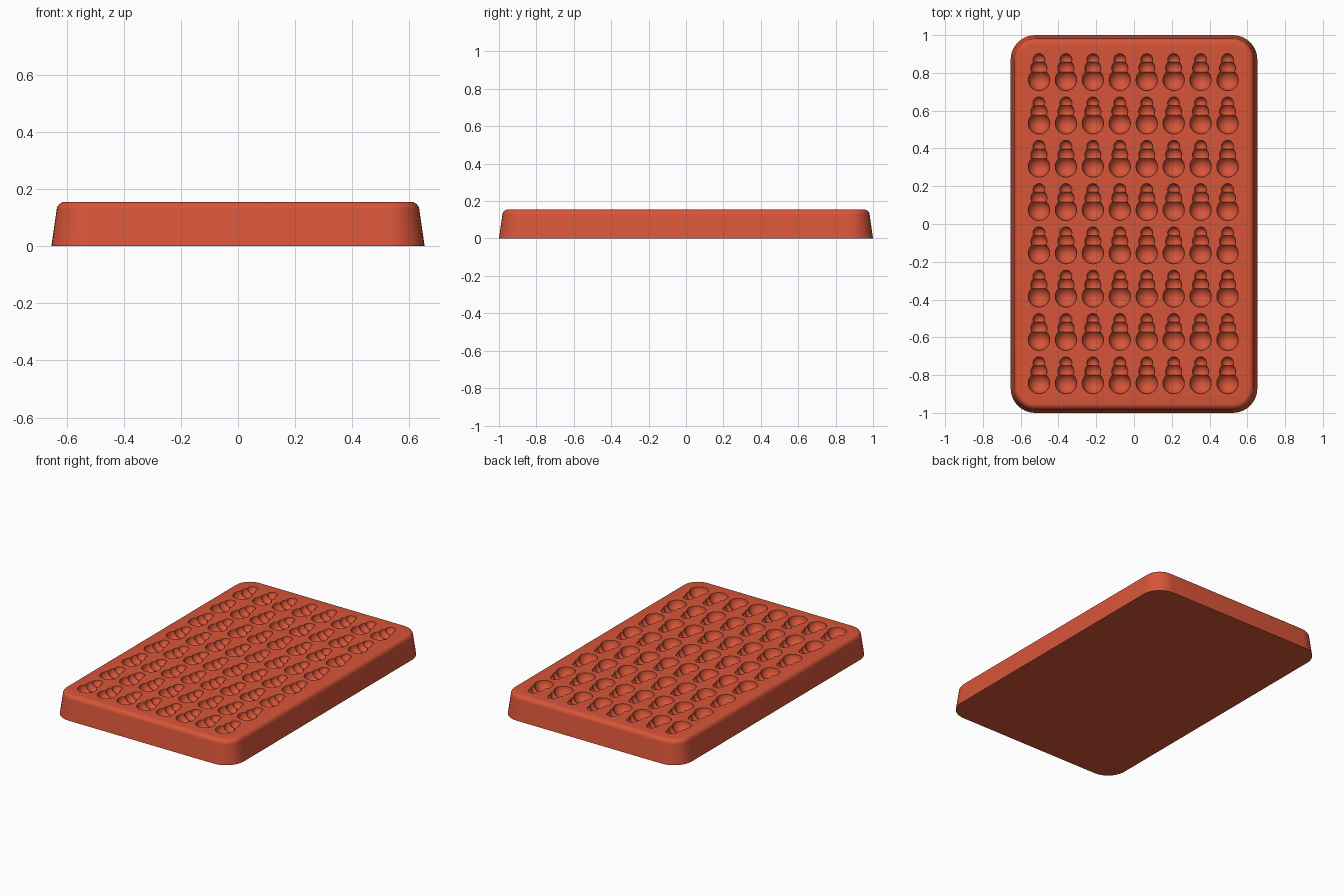
import bpy, bmesh, math
from mathutils import Matrix

if "Cube" in bpy.data.objects:
    bpy.data.objects.remove(bpy.data.objects["Cube"], do_unlink=True)

HALF_X, HALF_Y, HEIGHT = 0.653, 1.0, 0.155
CORNER, FILLET, TAPER = 0.13, 0.03, 0.018

red = bpy.data.materials.new("brick red")
red.use_nodes = True
red.diffuse_color = (0.68, 0.09, 0.04, 1)
red.node_tree.nodes["Principled BSDF"].inputs["Base Color"].default_value = red.diffuse_color


def make_object(name, bm):
    bmesh.ops.recalc_face_normals(bm, faces=bm.faces)
    mesh = bpy.data.meshes.new(name)
    bm.to_mesh(mesh)
    bm.free()
    mesh.materials.append(red)
    obj = bpy.data.objects.new(name, mesh)
    bpy.context.collection.objects.link(obj)
    return obj


def rounded_ring(bm, inset, z, steps=10):
    """Rounded rectangle of vertices, moved inwards by inset."""
    ring = []
    radius = CORNER - inset
    for quarter, (sx, sy) in enumerate([(1, 1), (-1, 1), (-1, -1), (1, -1)]):
        for i in range(steps + 1):
            a = (quarter + i / steps) * math.pi / 2
            ring.append(bm.verts.new((sx * (HALF_X - CORNER) + radius * math.cos(a),
                                      sy * (HALF_Y - CORNER) + radius * math.sin(a), z)))
    return ring


# Tray: tapered walls rising to a rounded top edge
bm = bmesh.new()
profile = [(0, 0)]
for i in range(7):
    a = i / 6 * math.pi / 2
    profile.append((TAPER + FILLET * (1 - math.cos(a)), HEIGHT - FILLET * (1 - math.sin(a))))
rings = [rounded_ring(bm, inset, z) for inset, z in profile]
for low, high in zip(rings, rings[1:]):
    for i in range(len(low)):
        j = (i + 1) % len(low)
        bm.faces.new((low[i], low[j], high[j], high[i]))
bm.faces.new(rings[0])
bm.faces.new(rings[-1])
tray = make_object("mould_tray", bm)

# Snowman cavities: one grid of balls each for body, chest and head
TIERS = [("body", 0.763, 0.057), ("chest", 0.825, 0.043), ("head", 0.870, 0.032)]
for part, first_y, radius in TIERS:
    bm = bmesh.new()
    for col in range(8):
        for row in range(8):
            spot = Matrix.Translation((-0.503 + col * 0.1426, first_y - row * 0.2293, HEIGHT + 0.001))
            bmesh.ops.create_uvsphere(bm, u_segments=24, v_segments=16, radius=radius, matrix=spot)
    cutter = make_object(part + "_cutter", bm)
    cutter.hide_render = True
    cut = tray.modifiers.new(part + "_cavities", "BOOLEAN")
    cut.operation = "DIFFERENCE"
    cut.solver = "EXACT"
    cut.object = cutter
    bpy.context.view_layer.objects.active = tray
    bpy.ops.object.modifier_apply(modifier=cut.name)
    bpy.data.objects.remove(cutter, do_unlink=True)

# Smooth the curves but keep the cavity rims crisp
bpy.ops.object.select_all(action="DESELECT")
tray.select_set(True)
bpy.context.view_layer.objects.active = tray
bpy.ops.object.shade_smooth_by_angle(angle=math.radians(32))
